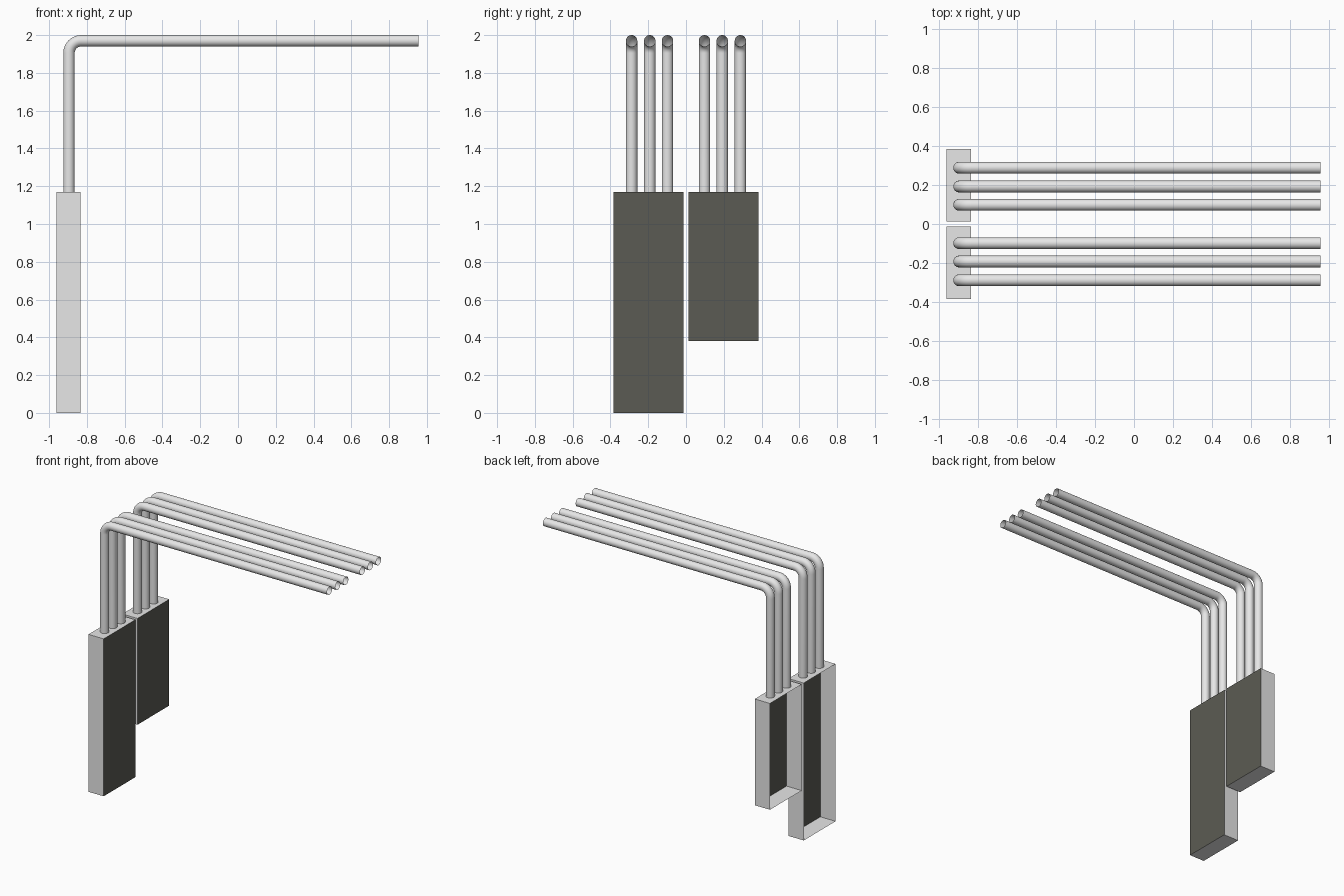
import bpy, bmesh, math
from mathutils import Vector

if "Cube" in bpy.data.objects:
    bpy.data.objects.remove(bpy.data.objects["Cube"])


def material(name, color):
    m = bpy.data.materials.new(name)
    m.diffuse_color = (*color, 1)
    m.use_nodes = True
    m.node_tree.nodes["Principled BSDF"].inputs["Base Color"].default_value = m.diffuse_color
    return m


LIGHT = material("light grey", (0.8, 0.8, 0.8))
DARK = material("dark grey", (0.105, 0.105, 0.087))


def add_mesh(name, bm, mats):
    me = bpy.data.meshes.new(name)
    bm.to_mesh(me)
    bm.free()
    for m in mats:
        me.materials.append(m)
    ob = bpy.data.objects.new(name, me)
    bpy.context.collection.objects.link(ob)
    return ob


# Shallow case: thin light walls, dark front plate (+x), open back (-x)
def case(name, y0, y1, z0, z1, x0=-0.96, x1=-0.835):
    bm = bmesh.new()
    bmesh.ops.create_cube(bm, size=1)
    for v in bm.verts:
        v.co = Vector((x1 if v.co.x > 0 else x0,
                       y1 if v.co.y > 0 else y0,
                       z1 if v.co.z > 0 else z0))
    bm.normal_update()
    back = [f for f in bm.faces if f.normal.x < -0.5]
    bmesh.ops.delete(bm, geom=back, context='FACES_ONLY')
    for f in bm.faces:
        f.material_index = 1 if f.normal.x > 0.5 else 0
    add_mesh(name, bm, [LIGHT, DARK])


# Open-ended tube rising from a case and bending forward to +x
def pipe(name, y, r=0.03, px=-0.895, pz=1.97, bend=0.065, sides=32, steps=10):
    stations = [(px, 1.17, 0.0)]
    for i in range(steps + 1):
        a = math.pi / 2 * i / steps
        stations.append((px + bend * (1 - math.cos(a)),
                         pz - bend + bend * math.sin(a), a))
    stations.append((0.955, pz, math.pi / 2))
    bm = bmesh.new()
    rings = []
    for x, z, a in stations:
        out = Vector((-math.cos(a), 0, math.sin(a)))
        ring = []
        for k in range(sides):
            t = 2 * math.pi * k / sides
            ring.append(bm.verts.new(Vector((x, y, z)) + out * (r * math.cos(t))
                                     + Vector((0, r * math.sin(t), 0))))
        rings.append(ring)
    for a, b in zip(rings, rings[1:]):
        for k in range(sides):
            n = (k + 1) % sides
            f = bm.faces.new((a[k], b[k], b[n], a[n]))
            f.smooth = True
    bmesh.ops.recalc_face_normals(bm, faces=bm.faces[:])
    add_mesh(name, bm, [LIGHT])


case("tall_case", -0.385, -0.012, 0.0, 1.17)
case("short_case", 0.012, 0.385, 0.38, 1.17)
for side, sgn in (("tall", -1), ("short", 1)):
    for i, y in enumerate((0.098, 0.192, 0.288)):
        pipe(f"{side}_case_pipe_{i + 1}", sgn * y)
